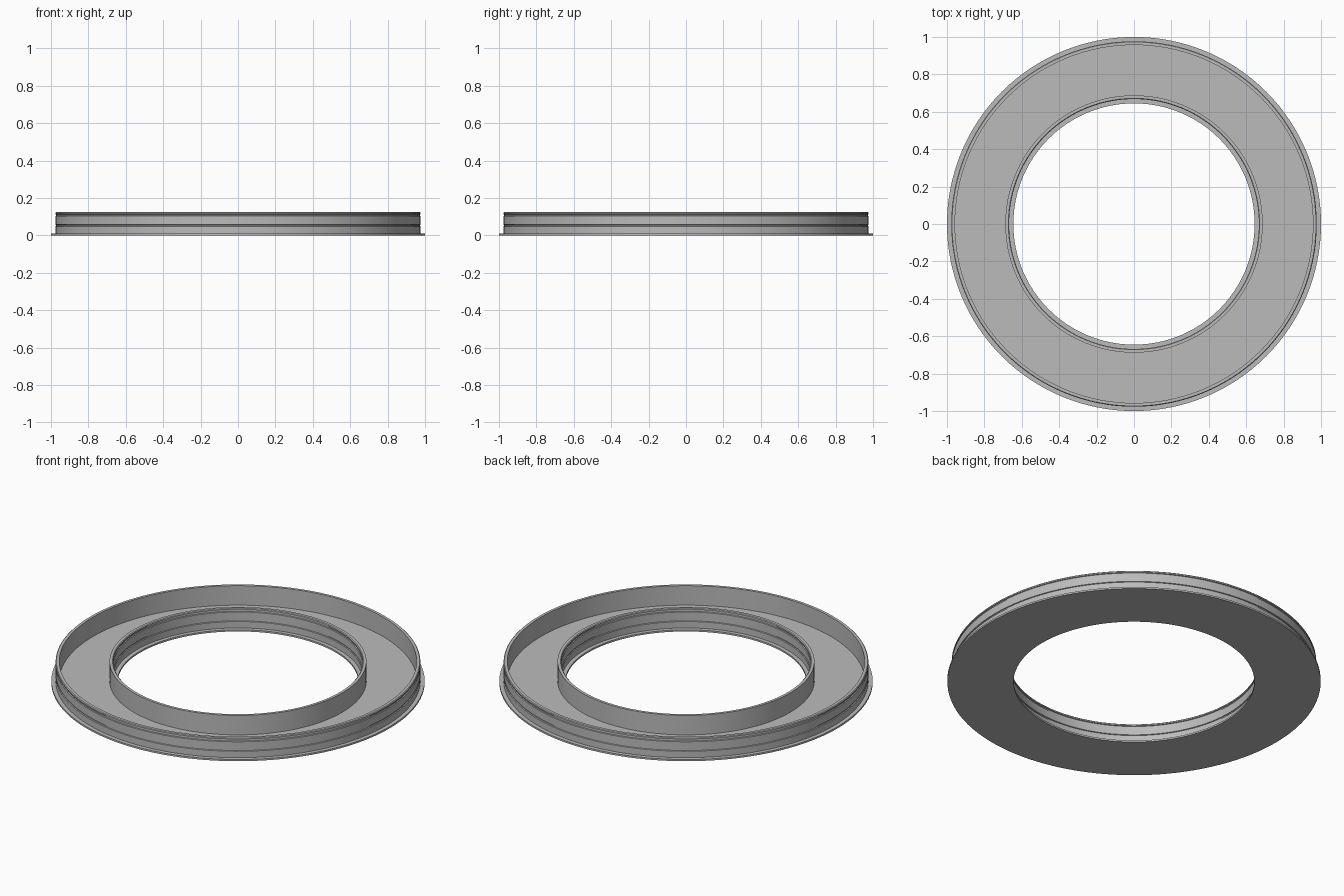
import bpy, bmesh, math

if "Cube" in bpy.data.objects:
    bpy.data.objects.remove(bpy.data.objects["Cube"])

SEGMENTS = 128
HEIGHT = 0.125
FLOOR = 0.01

grey = bpy.data.materials.new("plain grey")
grey.use_nodes = True
colour = (0.5, 0.5, 0.5, 1)
grey.diffuse_color = colour
grey.node_tree.nodes["Principled BSDF"].inputs["Base Color"].default_value = colour


def wall_profile(face, side):
    """Grooved face of a wall, bottom to top; side is the way the face looks."""
    steps = [(0, FLOOR), (0, 0.048), (0.005, 0.05), (0.005, 0.056), (0, 0.058),
             (0, 0.104), (0.005, 0.106), (0.005, 0.112), (0, 0.114),
             (0, 0.121), (0.004, HEIGHT)]
    return [(face - side * depth, z) for depth, z in steps]


# One closed section: flange, outer wall, channel floor, inner wall
outer = wall_profile(0.977, 1)
inner = wall_profile(0.668, -1)
section = [(0.645, 0), (1, 0), (1, FLOOR)] + outer
section += [(0.957, HEIGHT), (0.957, FLOOR), (0.688, FLOOR), (0.688, HEIGHT)]
section += inner[::-1] + [(0.645, FLOOR)]

# Spin the section into a ring
bm = bmesh.new()
rings = []
for i in range(SEGMENTS):
    a = 2 * math.pi * i / SEGMENTS
    rings.append([bm.verts.new((r * math.cos(a), r * math.sin(a), z)) for r, z in section])
for i, ring in enumerate(rings):
    following = rings[(i + 1) % SEGMENTS]
    for j in range(len(section)):
        k = (j + 1) % len(section)
        bm.faces.new((ring[j], following[j], following[k], ring[k]))
bmesh.ops.recalc_face_normals(bm, faces=bm.faces)
mesh = bpy.data.meshes.new("channel_ring")
bm.to_mesh(mesh)
bm.free()
mesh.materials.append(grey)

channel_ring = bpy.data.objects.new("channel_ring", mesh)
bpy.context.collection.objects.link(channel_ring)
bpy.context.view_layer.objects.active = channel_ring
channel_ring.select_set(True)
bpy.ops.object.shade_smooth_by_angle(angle=math.radians(25))
